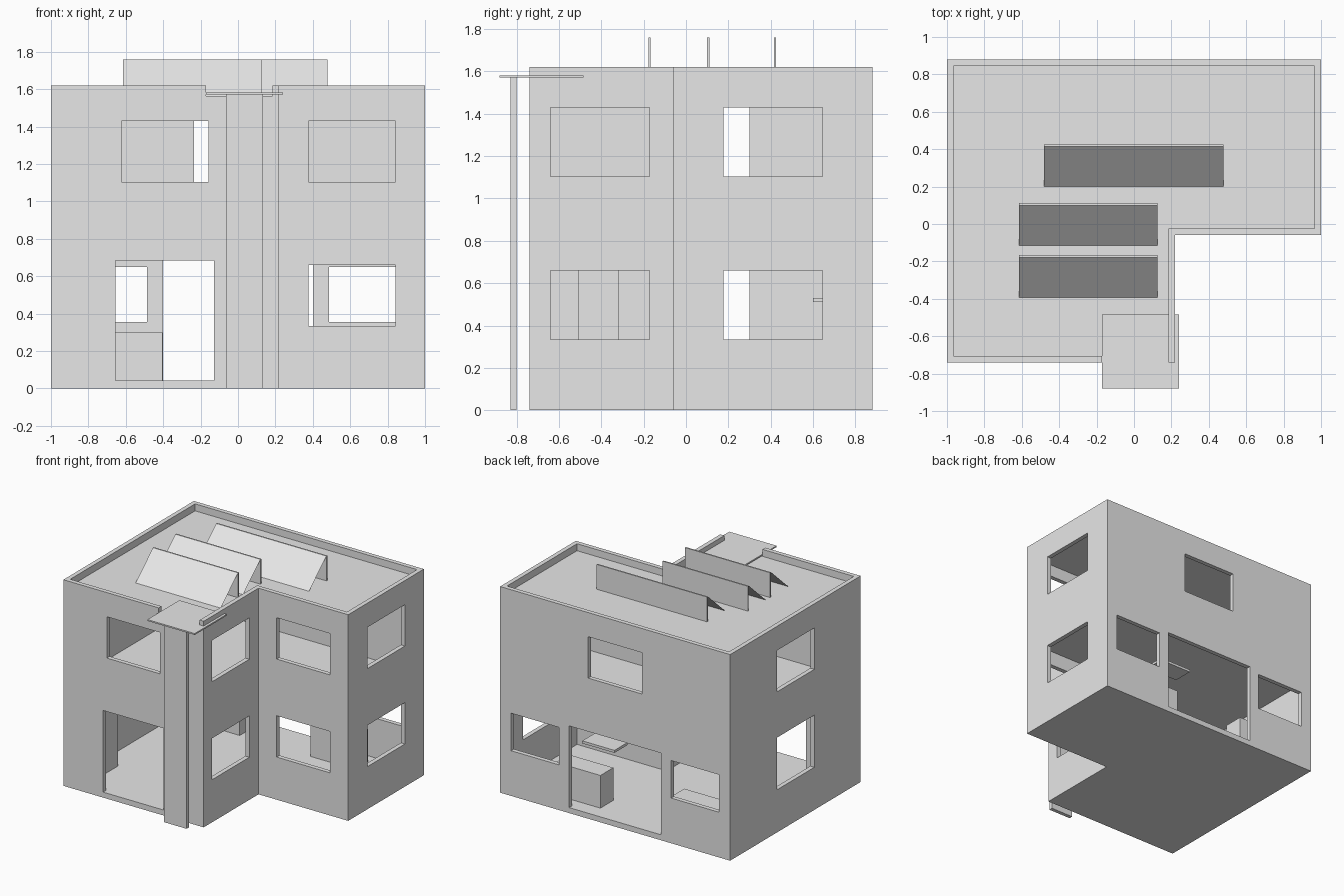
import bpy, bmesh

cube = bpy.data.objects.get("Cube")
if cube:
    bpy.data.objects.remove(cube)

grey = bpy.data.materials.new("light_grey")
grey.use_nodes = True
COLOUR = (0.8, 0.8, 0.8, 1)
grey.diffuse_color = COLOUR
grey.node_tree.nodes["Principled BSDF"].inputs["Base Color"].default_value = COLOUR

WALL = 0.035
FLOOR, ROOF, TOP = 0.043, 1.565, 1.62


def finish(name, bm):
    mesh = bpy.data.meshes.new(name)
    bm.to_mesh(mesh)
    bm.free()
    mesh.materials.append(grey)
    obj = bpy.data.objects.new(name, mesh)
    bpy.context.collection.objects.link(obj)
    return obj


def prism(name, outline, z0, z1):
    """Upright solid over a plan outline."""
    bm = bmesh.new()
    base = bm.faces.new([bm.verts.new((x, y, z0)) for x, y in outline])
    grown = bmesh.ops.extrude_face_region(bm, geom=[base])["geom"]
    top = [v for v in grown if isinstance(v, bmesh.types.BMVert)]
    bmesh.ops.translate(bm, verts=top, vec=(0, 0, z1 - z0))
    bmesh.ops.recalc_face_normals(bm, faces=bm.faces)
    return finish(name, bm)


def box(name, x0, x1, y0, y1, z0, z1):
    return prism(name, [(x0, y0), (x1, y0), (x1, y1), (x0, y1)], z0, z1)


def plan(d):
    """L-shaped plan, inset by d."""
    return [(-1 + d, -0.74 + d), (0.22 - d, -0.74 + d), (0.22 - d, -0.06 + d),
            (1 - d, -0.06 + d), (1 - d, 0.88 - d), (-1 + d, 0.88 - d)]


def carve(target, cutter):
    """Subtract the cutter and remove it."""
    mod = target.modifiers.new("cut", "BOOLEAN")
    mod.operation = "DIFFERENCE"
    mod.solver = "EXACT"
    mod.object = cutter
    graph = bpy.context.evaluated_depsgraph_get()
    mesh = bpy.data.meshes.new_from_object(target.evaluated_get(graph))
    target.modifiers.remove(mod)
    target.data = mesh
    bpy.data.objects.remove(cutter)


# Building shell: two hollow storeys and a parapet around the roof
shell = prism("building_shell", plan(0), 0, TOP)
for z0, z1 in ((FLOOR, 0.775), (0.812, 1.525), (ROOF, TOP + 0.1)):
    carve(shell, prism("room_cutter", plan(WALL), z0, z1))

# Openings in walls facing front or back: wall y, x range, z range
LOW, HIGH = (0.335, 0.66), (1.105, 1.43)
DOOR, BACK = (FLOOR, 0.685), (0.355, 0.65)
for y, x0, x1, (z0, z1) in (
        (-0.74, -0.655, -0.128, DOOR), (-0.74, -0.623, -0.158, HIGH),
        (-0.06, 0.378, 0.843, LOW), (-0.06, 0.378, 0.843, HIGH),
        (0.88, -0.4, 0.4, DOOR), (0.88, -0.235, 0.235, HIGH),
        (0.88, 0.487, 0.905, BACK), (0.88, -0.905, -0.487, BACK)):
    carve(shell, box("opening_cutter", x0, x1, y - 0.06, y + 0.06, z0, z1))

# Openings in the side walls: wall x, y range, z range
for x, y0, y1, (z0, z1) in (
        (0.22, -0.64, -0.173, LOW), (0.22, -0.64, -0.173, HIGH),
        (1, 0.178, 0.645, LOW), (1, 0.178, 0.645, HIGH),
        (-1, -0.165, 0.3, (0.335, 0.745)), (-1, -0.165, 0.3, HIGH)):
    carve(shell, box("opening_cutter", x - 0.06, x + 0.06, y0, y1, z0, z1))

# Gap in the front parapet for the canopy
carve(shell, box("gap_cutter", -0.172, 0.22 - WALL, -0.8, -0.69, ROOF, TOP + 0.1))

# Entrance canopy and its blade column
box("entrance_canopy", -0.172, 0.24, -0.88, -0.483, 1.571, 1.582)
box("entrance_column", -0.064, 0.134, -0.83, -0.8, 0, 1.571)

# Roof panels: an upright back plate and a sloping sheet
for i, (x0, x1, y0) in enumerate(((-0.48, 0.478, 0.2), (-0.615, 0.125, -0.115),
                                  (-0.615, 0.125, -0.393)), 1):
    y1 = y0 + 0.215
    box(f"panel_back_{i}", x0, x1, y1, y1 + 0.011, ROOF, 1.76)
    bm = bmesh.new()
    bm.faces.new([bm.verts.new(p) for p in (
        (x0, y0, ROOF), (x1, y0, ROOF), (x1, y1, 1.76), (x0, y1, 1.76))])
    finish(f"panel_slope_{i}", bm)

# Fittings inside the ground floor
box("tall_cabinet", -0.965, -0.82, -0.51, -0.317, FLOOR, 0.7)
box("right_counter", -0.965, -0.405, 0.6, 0.76, FLOOR, 0.3)
box("left_counter", 0.212, 0.6, 0.6, 0.76, FLOOR, 0.3)
box("shelf", 0.09, 0.37, 0.6, 0.76, 0.51, 0.53)
